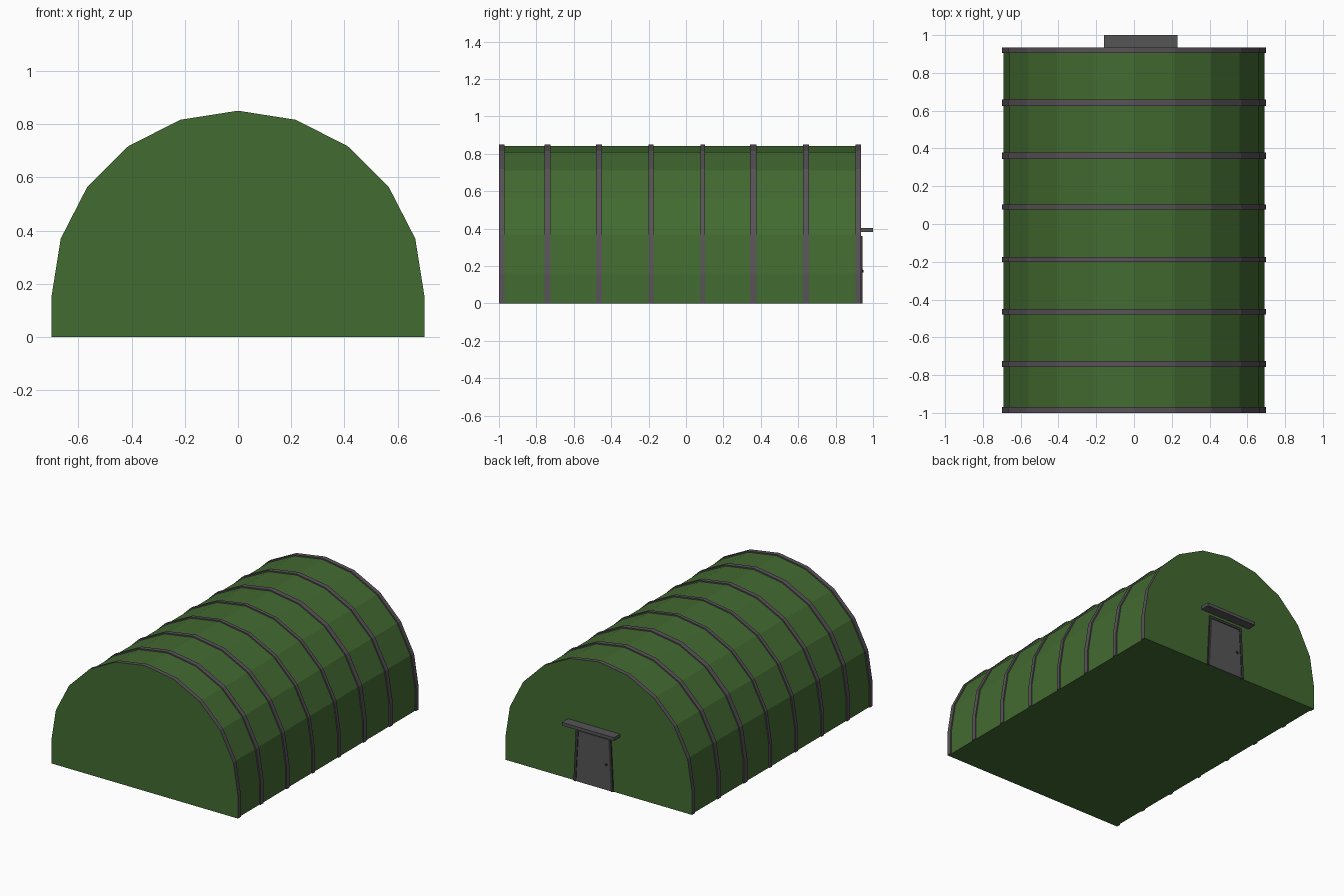
import bpy, bmesh
from math import sin, cos, pi

cube = bpy.data.objects.get("Cube")
if cube:
    bpy.data.objects.remove(cube)


def material(name, r, g, b):
    m = bpy.data.materials.new(name)
    m.use_nodes = True
    m.diffuse_color = (r, g, b, 1)
    m.node_tree.nodes["Principled BSDF"].inputs["Base Color"].default_value = (r, g, b, 1)
    return m


GREEN = material("canvas green", 0.055, 0.145, 0.03)
RIB = material("rib grey", 0.095, 0.084, 0.095)
DOOR = material("door grey", 0.09, 0.09, 0.09)
DARK = material("dark trim", 0.04, 0.036, 0.04)


def add_object(name, bm, *mats):
    bmesh.ops.recalc_face_normals(bm, faces=bm.faces[:])
    me = bpy.data.meshes.new(name)
    bm.to_mesh(me)
    bm.free()
    for m in mats:
        me.materials.append(m)
    ob = bpy.data.objects.new(name, me)
    bpy.context.collection.objects.link(ob)
    return ob


def plate(name, outline, y0, y1, mat):
    """Extrude an x-z outline along y."""
    bm = bmesh.new()
    face = bm.faces.new([bm.verts.new((x, y0, z)) for x, z in outline])
    new = bmesh.ops.extrude_face_region(bm, geom=[face])["geom"]
    bmesh.ops.translate(bm, vec=(0, y1 - y0, 0),
                        verts=[v for v in new if isinstance(v, bmesh.types.BMVert)])
    return add_object(name, bm, mat)


# Arched hall: one stepped loft, wide where a rib runs and slimmer between
WALL_Z, RADIUS, SEGMENTS, RIB_DEPTH = 0.155, 0.70, 10, 0.008
BACK = 0.935
ribs = [(-1, -0.97), (-0.757, -0.725), (-0.48, -0.45), (-0.2, -0.175),
        (0.078, 0.102), (0.343, 0.378), (0.626, 0.658), (0.905, BACK)]


def arch(bm, y, r):
    pts = [(r, 0)]
    pts += [(r * cos(pi * i / SEGMENTS), WALL_Z + (r - 0.005) * sin(pi * i / SEGMENTS))
            for i in range(SEGMENTS + 1)]
    pts.append((-r, 0))
    return [bm.verts.new((x, y, z)) for x, z in pts]


bm = bmesh.new()
rings = []
for n, (start, end) in enumerate(ribs):
    if n:
        rings.append(("step", arch(bm, start, RADIUS - RIB_DEPTH)))
    rings.append(("step", arch(bm, start, RADIUS)))
    rings.append(("rib", arch(bm, end, RADIUS)))
    if n < len(ribs) - 1:
        rings.append(("step", arch(bm, end, RADIUS - RIB_DEPTH)))
for n in range(1, len(rings)):
    a, b = rings[n - 1][1], rings[n][1]
    flat_step = abs(a[0].co.y - b[0].co.y) < 0.001
    is_rib = flat_step or rings[n][0] == "rib"
    for i in range(len(a) - 1):
        bm.faces.new((a[i], a[i + 1], b[i + 1], b[i])).material_index = int(is_rib)
    if not flat_step:
        bm.faces.new((a[-1], a[0], b[0], b[-1]))
bm.faces.new(rings[0][1])
bm.faces.new(rings[-1][1])
add_object("arched_hall", bm, GREEN, RIB)

# Door on the back wall, tapering slightly to the top
CX, H = 0.035, 0.36
LOW, TOP, TRIM = 0.148, 0.13, 0.017
plate("door_panel", [(CX - LOW + TRIM, 0), (CX + LOW - TRIM, 0),
                     (CX + TOP - TRIM, H - TRIM), (CX - TOP + TRIM, H - TRIM)],
      BACK - 0.01, BACK + 0.005, DOOR)
for side, name in ((1, "door_post_left"), (-1, "door_post_right")):
    plate(name, [(CX + side * LOW, 0), (CX + side * TOP, H),
                 (CX + side * (TOP - TRIM), H - TRIM), (CX + side * (LOW - TRIM), 0)],
          BACK - 0.01, BACK + 0.009, DARK)
plate("door_lintel", [(CX - TOP, H), (CX + TOP, H),
                      (CX + TOP - TRIM, H - TRIM), (CX - TOP + TRIM, H - TRIM)],
      BACK - 0.01, BACK + 0.009, DARK)

# Awning over the door
plate("door_awning", [(-0.16, 0.382), (0.23, 0.382), (0.23, 0.404), (-0.16, 0.404)],
      BACK - 0.01, 1.0, DOOR)

# Door knob
bm = bmesh.new()
bmesh.ops.create_uvsphere(bm, u_segments=8, v_segments=6, radius=0.009)
bmesh.ops.translate(bm, verts=bm.verts[:], vec=(-0.06, BACK + 0.006, 0.172))
add_object("door_knob", bm, DARK)
